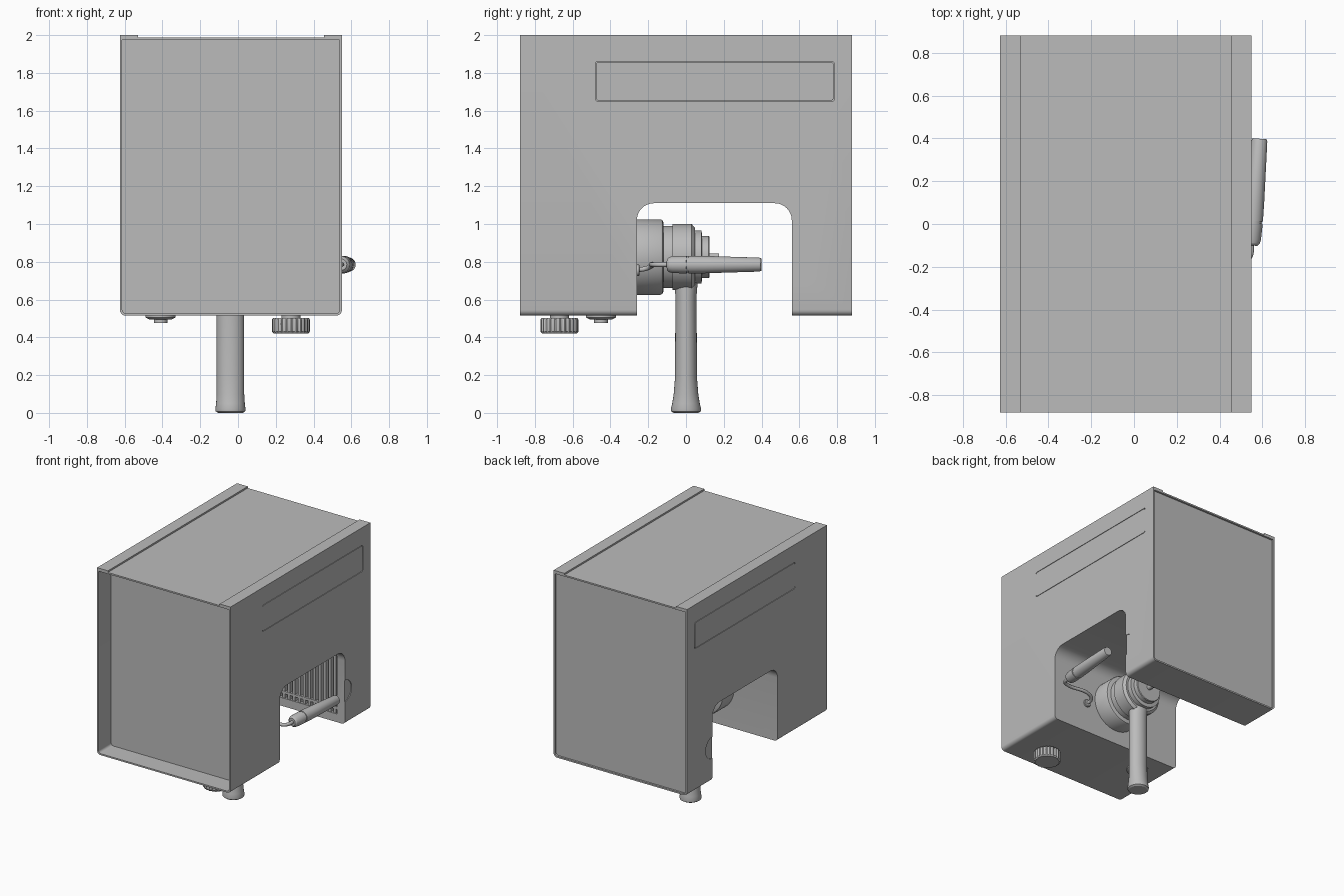
import bpy, bmesh, math
from mathutils import Vector, Matrix

if "Cube" in bpy.data.objects:
    bpy.data.objects.remove(bpy.data.objects["Cube"])

grey = bpy.data.materials.new("plain_grey")
grey.use_nodes = True
GREY = (0.5, 0.5, 0.5, 1)
grey.diffuse_color = GREY
grey.node_tree.nodes["Principled BSDF"].inputs["Base Color"].default_value = GREY
parts = []


def finish(name, bm):
    bmesh.ops.recalc_face_normals(bm, faces=bm.faces[:])
    me = bpy.data.meshes.new(name)
    bm.to_mesh(me)
    bm.free()
    me.materials.append(grey)
    ob = bpy.data.objects.new(name, me)
    bpy.context.scene.collection.objects.link(ob)
    parts.append(ob)
    return ob


def box(name, lo, hi, bevel=0, pick=None, segments=5):
    """Box between two corners; bevels the edges for which pick(middle, direction) holds."""
    lo, hi = Vector(lo), Vector(hi)
    bm = bmesh.new()
    bmesh.ops.create_cube(bm, size=1)
    for v in bm.verts:
        v.co = (lo + hi) / 2 + v.co * (hi - lo)
    if bevel:
        edges = [e for e in bm.edges
                 if pick((e.verts[0].co + e.verts[1].co) / 2,
                         (e.verts[1].co - e.verts[0].co).normalized())]
        bmesh.ops.bevel(bm, geom=edges, offset=bevel, segments=segments,
                        profile=0.5, affect='EDGES')
    return finish(name, bm)


def lathe(name, rings, base, axis=(0, 0, 1), n=48, rib=0):
    """Rings are (distance, radius) or (distance, radius_x, radius_y) along the axis."""
    bm = bmesh.new()
    loops = []
    for ring in rings:
        t, rx, ry = ring[0], ring[1], ring[-1]
        loop = []
        for i in range(n):
            a = 2 * math.pi * i / n
            k = 1 - rib * (i % 4 > 1)
            loop.append(bm.verts.new((rx * k * math.cos(a), ry * k * math.sin(a), t)))
        loops.append(loop)
    for a, b in zip(loops, loops[1:]):
        for i in range(n):
            j = (i + 1) % n
            bm.faces.new((a[i], a[j], b[j], b[i]))
    bm.faces.new(loops[0])
    bm.faces.new(loops[-1])
    turn = Vector((0, 0, 1)).rotation_difference(Vector(axis)).to_matrix().to_4x4()
    bm.transform(Matrix.Translation(base) @ turn)
    return finish(name, bm)


def cut(target, cutter):
    mod = target.modifiers.new("cut", 'BOOLEAN')
    mod.operation = 'DIFFERENCE'
    mod.solver = 'EXACT'
    mod.object = cutter
    bpy.context.view_layer.objects.active = target
    bpy.ops.object.modifier_apply(modifier=mod.name)
    parts.remove(cutter)
    bpy.data.objects.remove(cutter)


def along_x(mid, d):
    return abs(d.x) > 0.9


# Housing with rounded lower edges
L, R, F, B = -0.625, 0.55, -0.88, 0.88
LOW, TOP = 0.515, 1.987
body = box("housing", (L, F, LOW), (R, B, TOP), 0.03,
           lambda m, d: abs(d.y) > 0.9 and m.z < 1)

# Recessed front and back panels leave a thin sheet rim
WALL = 0.012
for y0, y1 in ((F - 0.1, F + 0.16), (B - 0.015, B + 0.1)):
    cut(body, box("recess_cutter", (L + WALL, y0, LOW + WALL),
                  (R - WALL, y1, TOP - WALL), 0.02,
                  lambda m, d: abs(d.y) > 0.9 and m.z < 1))

# Working bay across the whole width
BAY0, BAY1, BAY_TOP = -0.26, 0.56, 1.11
cut(body, box("bay_cutter", (-1, BAY0, 0.2), (1, BAY1, BAY_TOP), 0.09,
              along_x, 8))

# Grille opening in the far wall of the bay
GX0, GX1, GZ0, GZ1 = -0.555, 0.48, 0.58, 1.05
cut(body, box("grille_cutter", (GX0, BAY1 - 0.1, GZ0), (GX1, BAY1 + 0.05, GZ1)))

# Side plates and finger recesses on both sides
for side, x, s in (("left", R, 1), ("right", L, -1)):
    for gap, name in ((0, "cutter"), (0.004, side + "_side_plate")):
        inner = x - 0.008 * s
        outer = x + (0.05 * s if name == "cutter" else 0)
        plate = box(name, (min(inner, outer), -0.48 + gap, 1.65 + gap),
                    (max(inner, outer), 0.785 - gap, 1.86 - gap), 0.012, along_x, 3)
        if name == "cutter":
            cut(body, plate)
    cut(body, lathe("recess_cutter", [(-0.006, 0.085), (0.006, 0.085)],
                    (x, BAY1, 0.78), (1, 0, 0)))

# Folded flanges along the top
box("right_top_flange", (L, F, TOP - 0.002), (-0.53, B, 2))
box("left_top_flange", (0.455, F, TOP - 0.002), (R, B, 2))

# Grille bars
BARS = 23
pitch = (GX1 - GX0) / BARS
for i in range(BARS):
    x = GX0 + (i + 0.5) * pitch
    box("grille_bar", (x - 0.011, BAY1 + 0.005, GZ0), (x + 0.011, BAY1 + 0.05, GZ1))
box("grille_rail", (GX0, BAY1 + 0.003, GZ0 + 0.035), (GX1, BAY1 + 0.03, GZ0 + 0.055))

# Brewing head and filter holder
CX, CZ = -0.04, 0.825
head = (CX, 0, CZ)
lathe("brew_head", [(-0.27, 0.2), (-0.135, 0.2), (-0.125, 0.195), (-0.12, 0.185)],
      head, (0, 1, 0), 64)
lathe("filter_holder", [(-0.125, 0.165), (-0.072, 0.165), (-0.072, 0.175), (0.03, 0.175),
                        (0.047, 0.155), (0.047, 0.14), (0.082, 0.14), (0.086, 0.112),
                        (0.12, 0.112), (0.125, 0.108)], head, (0, 1, 0), 64)
lathe("spout", [(0.12, 0.02), (0.175, 0.02)], head, (0, 1, 0), 16)

# Hanging grip with an oval section and flared end
lathe("grip", [(0, 0.066, 0.066), (0.008, 0.078, 0.078), (0.02, 0.08, 0.08),
               (0.05, 0.076, 0.073), (0.1, 0.073, 0.065), (0.19, 0.073, 0.058),
               (0.62, 0.073, 0.056), (0.67, 0.073, 0.06), (0.72, 0.073, 0.06)],
      (CX, 0, 0))

# Steam wand sleeve with a groove
start, end = Vector((0.546, -0.1, 0.785)), Vector((0.587, 0.4, 0.785))
lathe("wand_sleeve", [(0, 0.03), (0.01, 0.04), (0.03, 0.045), (0.105, 0.047),
                      (0.105, 0.042), (0.115, 0.042), (0.115, 0.047), (0.2, 0.046),
                      (0.49, 0.037), (0.5, 0.033)], start, end - start, 40)

# Steam pipe bent from the wall to the sleeve
curve = bpy.data.curves.new("steam_pipe", 'CURVE')
curve.dimensions = '3D'
curve.bevel_depth = 0.013
curve.bevel_resolution = 3
path = [(0.24, -0.27, 0.755), (0.24, -0.21, 0.765), (0.28, -0.18, 0.78),
        (0.49, -0.18, 0.785), (0.535, -0.16, 0.785), (0.55, -0.08, 0.785)]
spline = curve.splines.new('BEZIER')
spline.bezier_points.add(len(path) - 1)
for p, co in zip(spline.bezier_points, path):
    p.co = co
    p.handle_left_type = p.handle_right_type = 'AUTO'
curve.materials.append(grey)
pipe = bpy.data.objects.new("steam_pipe", curve)
bpy.context.scene.collection.objects.link(pipe)
lathe("pipe_collar", [(0, 0.03), (0.015, 0.03), (0.02, 0.025)],
      (0.24, BAY0 - 0.005, 0.755), (0, 1, 0), 24)

# Ribbed knob and drain fitting underneath
knob = (0.28, -0.67, 0)
lathe("knob", [(0.42, 0.092), (0.43, 0.1), (0.495, 0.1), (0.503, 0.094)],
      knob, n=96, rib=0.05)
lathe("knob_shaft", [(0.5, 0.05), (0.52, 0.05)], knob)
lathe("drain_fitting", [(0.49, 0.022), (0.475, 0.022), (0.475, 0.036), (0.495, 0.036),
                        (0.495, 0.06), (0.505, 0.08), (0.518, 0.08)], (-0.41, -0.45, 0))

# Smooth round parts, keeping edges sharp
bpy.ops.object.select_all(action='DESELECT')
for ob in parts:
    ob.select_set(True)
bpy.context.view_layer.objects.active = body
bpy.ops.object.shade_smooth_by_angle(angle=math.radians(30))
